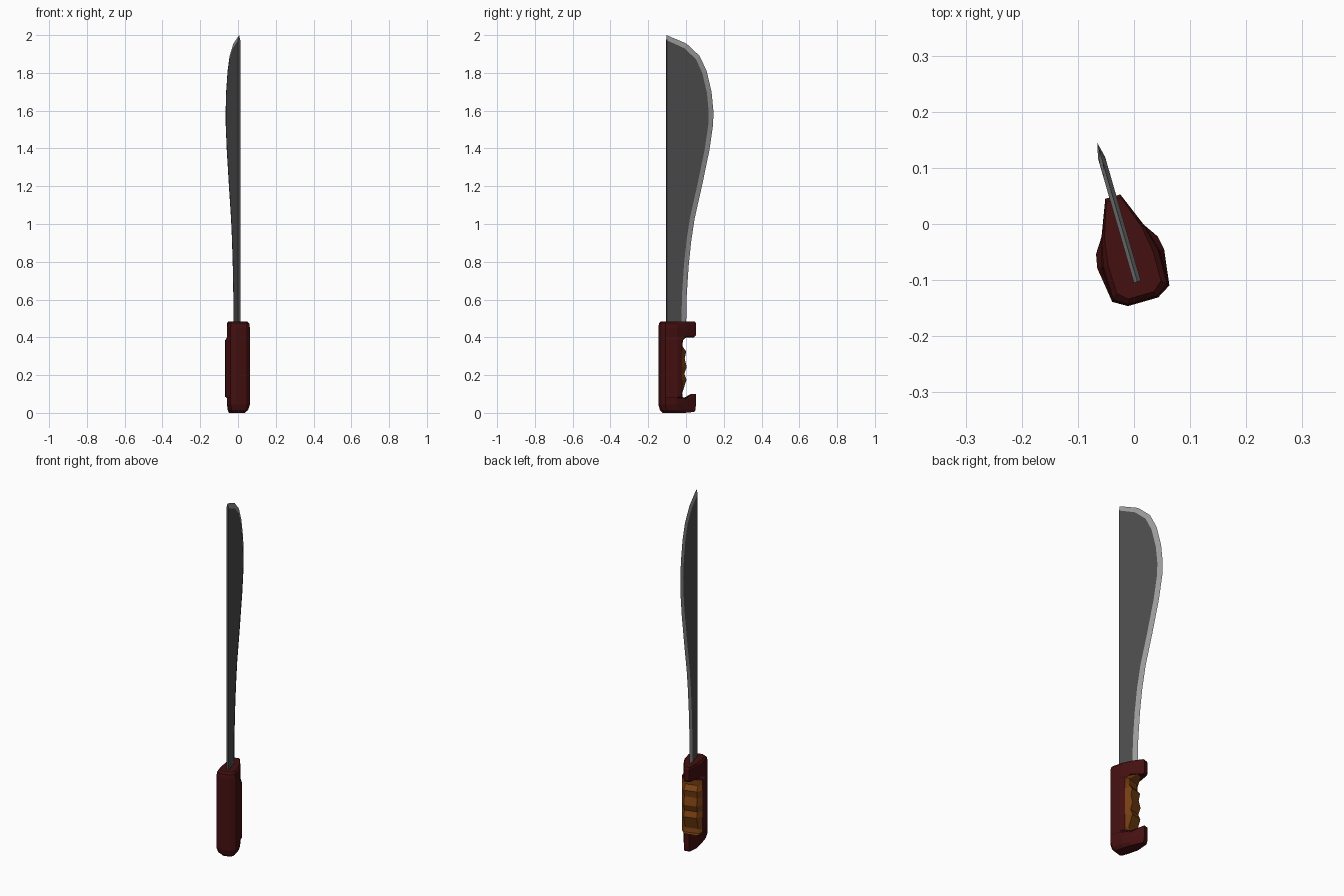
import bpy, bmesh, math
from mathutils import Vector

cube = bpy.data.objects.get("Cube")
if cube:
    bpy.data.objects.remove(cube, do_unlink=True)


def material(name, rgb, rough=0.6):
    m = bpy.data.materials.new(name)
    m.use_nodes = True
    m.diffuse_color = (*rgb, 1)
    bsdf = m.node_tree.nodes["Principled BSDF"]
    bsdf.inputs["Base Color"].default_value = (*rgb, 1)
    bsdf.inputs["Roughness"].default_value = rough
    return m


STEEL = material("dark steel", (0.075, 0.075, 0.075))
EDGE = material("honed edge grey", (0.33, 0.33, 0.33))
RED = material("dark red handle", (0.058, 0.005, 0.005))
ORANGE = material("orange brown grip", (0.19, 0.05, 0.006))


def loft(name, rings, mats, rule):
    """Skin closed rings of points; rule(ring, segment) picks the material."""
    bm = bmesh.new()
    rows = [[bm.verts.new(p) for p in ring] for ring in rings]
    n = len(rows[0])
    for r in range(len(rows) - 1):
        for k in range(n):
            j = (k + 1) % n
            f = bm.faces.new((rows[r][k], rows[r][j], rows[r + 1][j], rows[r + 1][k]))
            f.material_index = rule(r, k)
    bm.faces.new(rows[0])
    bm.faces.new(rows[-1])
    bmesh.ops.remove_doubles(bm, verts=bm.verts, dist=0.0005)
    bmesh.ops.recalc_face_normals(bm, faces=bm.faces)
    mesh = bpy.data.meshes.new(name)
    bm.to_mesh(mesh)
    bm.free()
    for m in mats:
        mesh.materials.append(m)
    ob = bpy.data.objects.new(name, mesh)
    bpy.context.collection.objects.link(ob)
    # the whole tool is turned a little about its spine
    ob.location = (0.006, -0.103, 0)
    ob.rotation_euler.z = math.radians(16.1)
    return ob


# Blade: curved cutting edge as (depth from spine, height)
curve = [(0.107, 0.42), (0.111, 0.62), (0.122, 0.78), (0.136, 0.91), (0.155, 1.03),
         (0.195, 1.2), (0.236, 1.39), (0.257, 1.53), (0.258, 1.6), (0.248, 1.7),
         (0.221, 1.81), (0.182, 1.89), (0.11, 1.955), (0.0, 2.0)]
THICK, BEVEL = 0.0065, 0.028
pts = [Vector(p) for p in curve]
sections = []
for i, p in enumerate(pts):
    t = (pts[min(i + 1, len(pts) - 1)] - pts[max(i - 1, 0)]).normalized()
    inner = p + Vector((-t.y, t.x)) * BEVEL
    if i == 0:
        inner.y = p.y
    if i == len(pts) - 1:
        inner = Vector((0, p.y - BEVEL))
    u, z = inner
    sections.append([(THICK, 0, z), (THICK, u, z), (0, p.x, p.y),
                     (-THICK, u, z), (-THICK, 0, z)])
loft("blade", sections, [STEEL, EDGE], lambda r, k: 1 if k in (1, 2) else 0)

# Handle: body height, finger side height, finger side depth
stations = [(0.0, 0.005, 0.148), (0.015, 0.015, 0.155), (0.045, 0.045, 0.158),
            (0.065, 0.1, 0.158), (0.07, 0.1, 0.138), (0.078, 0.077, 0.117),
            (0.085, 0.08, 0.08), (0.1, 0.105, 0.076), (0.175, 0.175, 0.1),
            (0.207, 0.207, 0.088), (0.243, 0.243, 0.101), (0.287, 0.287, 0.09),
            (0.325, 0.325, 0.098), (0.355, 0.352, 0.078), (0.385, 0.385, 0.08),
            (0.4, 0.41, 0.117), (0.405, 0.4, 0.148), (0.415, 0.41, 0.158),
            (0.45, 0.45, 0.158), (0.475, 0.475, 0.158), (0.485, 0.485, 0.152)]
FIRST, LAST = 6, 14
INSET = {0: 0.022, 1: 0.008, len(stations) - 2: 0.003, len(stations) - 1: 0.012}
rings = []
for i, (z, ze, f) in enumerate(stations):
    s = INSET.get(i, 0)
    if FIRST <= i <= LAST:
        half = [(0.028, -0.037, z), (0.053, -0.022, z), (0.062, 0.043, z),
                (0.057, min(0.068, f - 0.008), z), (0.035, f, ze)]
    else:
        half = [(0.028 - s / 3, s - 0.037, z), (0.053 - s, s - 0.022, z),
                (0.054 - s, 0.043, z), (0.041 - s / 2, 0.09, z), (0.014, f, ze)]
    rings.append(half + [(-x, y, h) for x, y, h in reversed(half)])
loft("handle", rings, [RED, ORANGE],
     lambda r, k: 1 if FIRST - 1 <= r <= LAST and k in (3, 4, 5) else 0)
